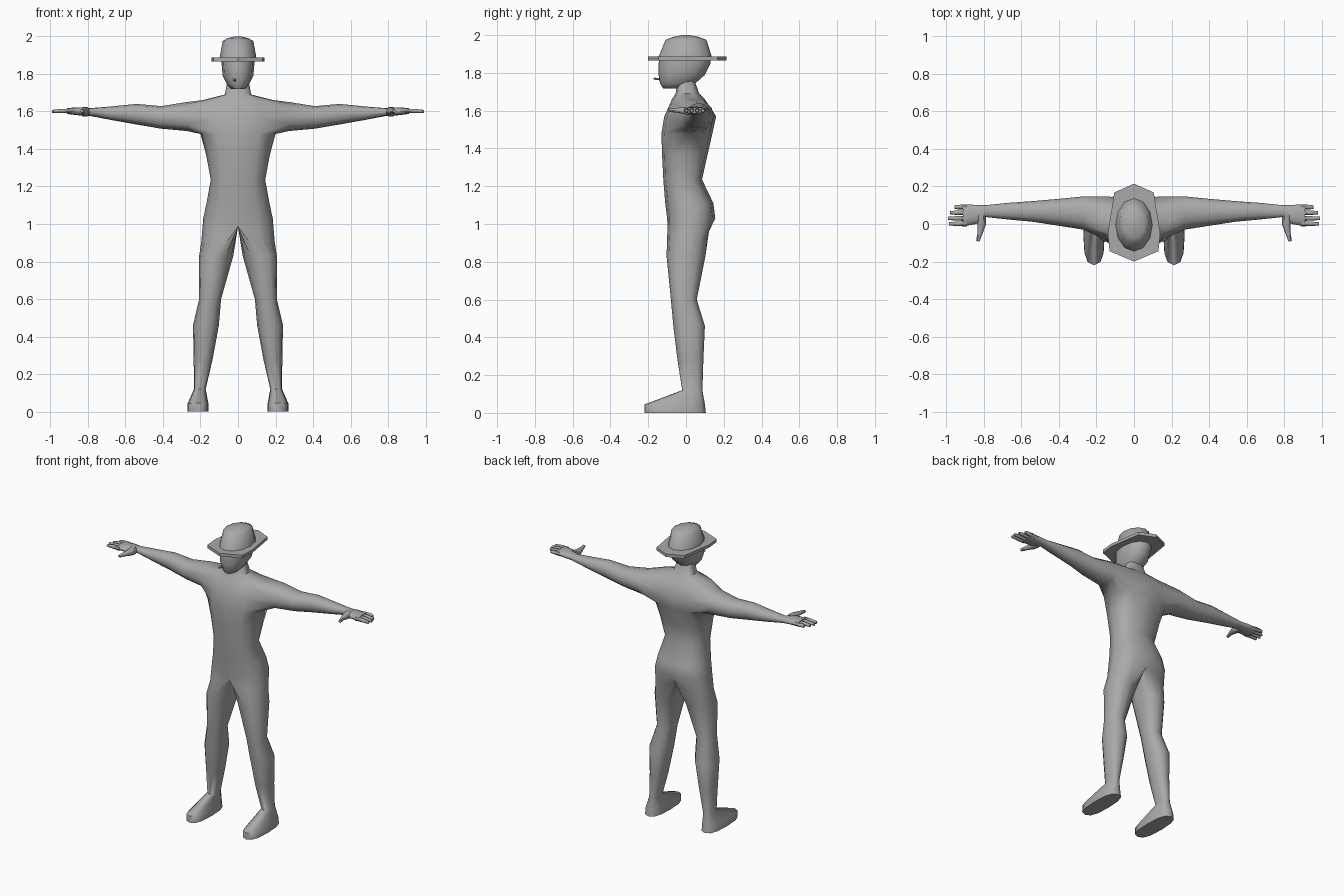
import bpy, bmesh, math
from mathutils import Vector

if "Cube" in bpy.data.objects:
    bpy.data.objects.remove(bpy.data.objects["Cube"])

grey = bpy.data.materials.new("plain_grey")
grey.diffuse_color = (0.4, 0.4, 0.4, 1)
grey.use_nodes = True
grey.node_tree.nodes["Principled BSDF"].inputs["Base Color"].default_value = grey.diffuse_color


def finish(bm, name, mirror=True, angle=60):
    """Mirror the half mesh across x, clean it, shade it and link it."""
    if mirror:
        bmesh.ops.mirror(bm, geom=bm.verts[:] + bm.edges[:] + bm.faces[:],
                         axis='X', merge_dist=0.0005)
        bmesh.ops.remove_doubles(bm, verts=bm.verts[:], dist=0.0005)
    bmesh.ops.recalc_face_normals(bm, faces=bm.faces[:])
    mesh = bpy.data.meshes.new(name)
    bm.to_mesh(mesh)
    bm.free()
    for p in mesh.polygons:
        p.use_smooth = True
    mesh.set_sharp_from_angle(angle=math.radians(angle))
    mesh.materials.append(grey)
    ob = bpy.data.objects.new(name, mesh)
    bpy.context.collection.objects.link(ob)
    return ob


def power(v, p):
    return math.copysign(abs(v) ** p, v) if abs(v) > 1e-6 else 0.0


def oval(x0, x1, y0, y1, angles, p=1.0):
    """Points (x, y) on a rounded oval filling the given box."""
    pts = []
    for a in angles:
        c, s = math.cos(math.radians(a)), math.sin(math.radians(a))
        pts.append(((x0 + x1) / 2 + (x1 - x0) / 2 * power(c, p),
                    (y0 + y1) / 2 + (y1 - y0) / 2 * power(s, p)))
    return pts


def bridge(bm, a, b, closed=True, skip=()):
    n = len(a)
    for i in range(n if closed else n - 1):
        if i not in skip:
            j = (i + 1) % n
            bm.faces.new((a[i], a[j], b[j], b[i]))


HALF = range(-90, 91, 30)
FULL = range(-90, 270, 30)


def half_loft(bm, rows, p):
    """Right half of a stack of ovals: rows of z, half width, front y, back y."""
    return [[bm.verts.new((x, y, z)) for x, y in oval(-w, w, f, b, HALF, p)]
            for z, w, f, b in rows]


def tube(bm, path, n=6):
    """Capped round limb through (x, y, z, radius) points."""
    pts = [Vector(q[:3]) for q in path]
    q = (pts[-1] - pts[0]).to_track_quat('Z', 'Y')
    rings = [[bm.verts.new(pt + q @ Vector((r[3] * math.cos(t), r[3] * math.sin(t), 0)))
              for t in (2 * math.pi * k / n for k in range(n))]
             for pt, r in zip(pts, path)]
    for a, b in zip(rings, rings[1:]):
        bridge(bm, a, b)
    bm.faces.new(rings[0])
    bm.faces.new(rings[-1])


# Body: torso half, with an opening at the shoulder
bm = bmesh.new()
torso = half_loft(bm, [
    (0.985, 0.195, -0.098, 0.125), (1.03, 0.185, -0.10, 0.155),
    (1.11, 0.168, -0.11, 0.145), (1.235, 0.145, -0.12, 0.085),
    (1.37, 0.17, -0.127, 0.115), (1.48, 0.20, -0.13, 0.14),
    (1.57, 0.20, -0.115, 0.16), (1.66, 0.19, -0.075, 0.10),
    (1.69, 0.07, -0.055, 0.07), (1.76, 0.057, -0.045, 0.045)], 0.8)
for v in torso[0]:
    v.co.z -= 0.075 * v.co.x / 0.195
for i, (a, b) in enumerate(zip(torso, torso[1:])):
    bridge(bm, a, b, False, (1, 2, 3, 4) if i in (5, 6) else ())
for i in (1, 2, 3, 4, 5):          # the middle shoulder ring only keeps its ends
    if not torso[6][i].link_faces:
        bm.verts.remove(torso[6][i])
bm.faces.new(torso[9])

# Body: leg and foot, joined to the hip ring through the crotch line
prev = torso[0] + [bm.verts.new((0, 0.0135 + 0.1115 * math.sin(math.radians(a)), 0.985))
                   for a in range(120, 241, 30)]
for z, x0, x1, f, b, p in [
        (0.83, 0.025, 0.207, -0.103, 0.103, 0.85), (0.60, 0.09, 0.207, -0.08, 0.057, 0.85),
        (0.46, 0.102, 0.24, -0.067, 0.10, 0.85), (0.28, 0.135, 0.236, -0.045, 0.092, 0.85),
        (0.12, 0.172, 0.235, -0.02, 0.087, 0.85), (0.045, 0.158, 0.268, -0.22, 0.10, 0.75),
        (0.0, 0.156, 0.27, -0.22, 0.105, 0.75)]:
    ring = [bm.verts.new((x, y, z)) for x, y in oval(x0, x1, f, b, FULL, p)]
    bridge(bm, prev, ring)
    prev = ring
bm.faces.new(prev)

# Body: arm and palm, joined to the shoulder opening
prev = [torso[6][1]] + torso[5][1:6] + [torso[6][5]] + torso[7][5:0:-1]
for x, z0, z1, f, b in [
        (0.27, 1.495, 1.65, -0.03, 0.147), (0.41, 1.508, 1.628, -0.008, 0.133),
        (0.54, 1.53, 1.64, 0.012, 0.122), (0.68, 1.555, 1.626, 0.025, 0.112),
        (0.79, 1.576, 1.617, 0.037, 0.10), (0.84, 1.578, 1.622, 0.0, 0.102),
        (0.91, 1.586, 1.618, -0.012, 0.104)]:
    ring = [bm.verts.new((x, y, z))
            for y, z in oval(f, b, z0, z1, range(180, 540, 30), 0.9)]
    bridge(bm, prev, ring)
    prev = ring
bm.faces.new(prev)
finish(bm, "body")

# Fingers and thumbs
bm = bmesh.new()
for y, tip in ((0.09, 0.955), (0.06, 0.98), (0.03, 0.99), (0.001, 0.985)):
    tube(bm, [(0.89, y, 1.602, 0.014), (0.94, y, 1.603, 0.012), (tip, y, 1.60, 0.009)])
tube(bm, [(0.815, 0.045, 1.598, 0.028), (0.812, 0.0, 1.60, 0.023),
          (0.818, -0.04, 1.602, 0.015), (0.832, -0.092, 1.602, 0.009)])
finish(bm, "fingers")

# Head
bm = bmesh.new()
head = half_loft(bm, [
    (1.718, 0.035, -0.122, -0.01), (1.745, 0.06, -0.138, 0.05), (1.79, 0.082, -0.145, 0.10),
    (1.85, 0.087, -0.145, 0.13), (1.88, 0.087, -0.14, 0.13)], 0.9)
for a, b in zip(head, head[1:]):
    bridge(bm, a, b, False)
bm.faces.new(head[0])
bm.faces.new(head[-1])
finish(bm, "head")

# Hat crown
bm = bmesh.new()
crown = half_loft(bm, [
    (1.875, 0.10, -0.15, 0.14), (1.975, 0.082, -0.108, 0.108),
    (1.99, 0.055, -0.07, 0.07), (2.0, 0.015, -0.02, 0.02)], 1.0)
for a, b in zip(crown, crown[1:]):
    bridge(bm, a, b, False)
bm.faces.new(crown[-1])
finish(bm, "hat_crown")

# Hat brim: flat angular plate
bm = bmesh.new()
outline = [(0, 0.215), (0.105, 0.168), (0.14, -0.05), (0.13, -0.145), (0, -0.2)]
low, high = [[bm.verts.new((x, y, z)) for x, y in outline] for z in (1.866, 1.886)]
bridge(bm, low, high, False)
bm.faces.new(low)
bm.faces.new(high)
finish(bm, "hat_brim", angle=30)

# Small stick held in the mouth
bm = bmesh.new()
tube(bm, [(-0.01, -0.12, 1.763, 0.006), (-0.025, -0.17, 1.77, 0.006)])
finish(bm, "mouth_stick", mirror=False, angle=40)
